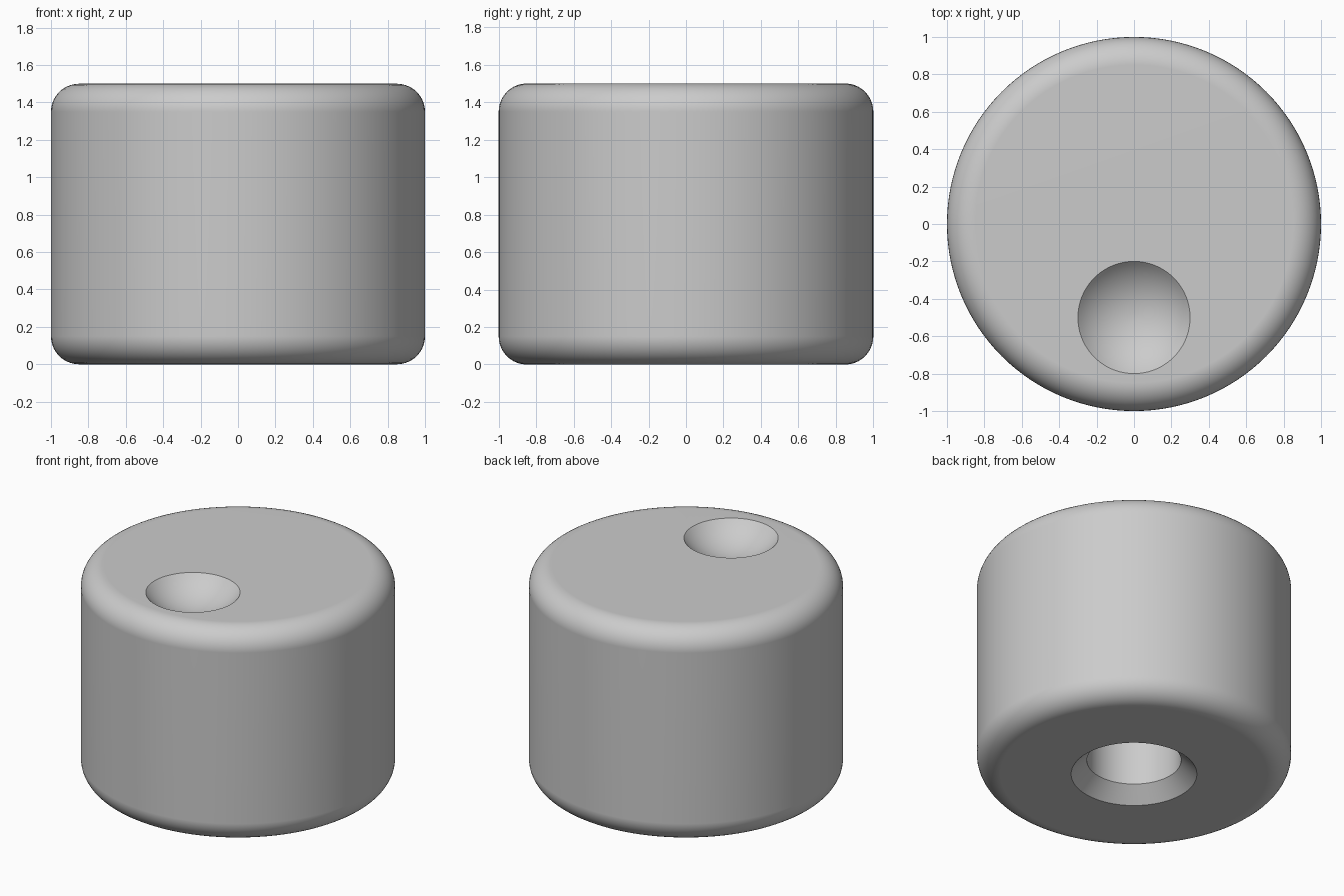
import bpy, bmesh, math

if "Cube" in bpy.data.objects:
    bpy.data.objects.remove(bpy.data.objects["Cube"])

# Single flat colour
grey = bpy.data.materials.new("light_grey")
grey.diffuse_color = (0.6, 0.6, 0.6, 1)
grey.use_nodes = True
grey.node_tree.nodes["Principled BSDF"].inputs["Base Color"].default_value = grey.diffuse_color

R, H, F = 1.0, 1.5, 0.15          # knob radius, height, edge rounding
BORE_TOP = 1.0                    # depth of the shaft hole


def arc(cx, cz, r, a0, a1, n=10):
    """Points of an arc in the (radius, z) plane."""
    return [(cx + r * math.cos(math.radians(a0 + (a1 - a0) * i / n)),
             cz + r * math.sin(math.radians(a0 + (a1 - a0) * i / n)))
            for i in range(n + 1)]


def lathe(name, profile, steps=128):
    """Revolve a (radius, z) profile around z into a closed solid."""
    bm = bmesh.new()
    vs = [bm.verts.new((r, 0, z)) for r, z in profile]
    es = [bm.edges.new(p) for p in zip(vs, vs[1:])]
    bmesh.ops.spin(bm, geom=vs + es, cent=(0, 0, 0), axis=(0, 0, 1),
                   angle=2 * math.pi, steps=steps)
    bmesh.ops.remove_doubles(bm, verts=bm.verts, dist=1e-5)
    bmesh.ops.recalc_face_normals(bm, faces=bm.faces)
    me = bpy.data.meshes.new(name)
    bm.to_mesh(me)
    bm.free()
    me.materials.append(grey)
    ob = bpy.data.objects.new(name, me)
    bpy.context.collection.objects.link(ob)
    return ob


# Knob body: blind bore, chamfered mouth, rounded bottom and top edges
profile = [(0, BORE_TOP), (0.3, BORE_TOP), (0.3, 0.1), (0.4, 0)]
profile += arc(R - F, F, F, -90, 0)
profile += arc(R - F, H - F, F, 0, 90)
profile += [(0, H)]
knob = lathe("knob_body", profile)

# Finger dimple: shallow spherical cap of radius 0.3 cut in the top near the front
RS = 0.4
cz = H + math.sqrt(RS ** 2 - 0.3 ** 2)
cutter = lathe("dimple_cutter", [(0, -RS)] + arc(0, 0, RS, -90, 90, 48)[1:-1] + [(0, RS)], 96)
cutter.location = (0, -0.5, cz)
cutter.hide_render = True

mod = knob.modifiers.new("finger_dimple", 'BOOLEAN')
mod.operation = 'DIFFERENCE'
mod.solver = 'EXACT'
mod.object = cutter
bpy.context.view_layer.update()
bpy.ops.object.select_all(action='DESELECT')
knob.select_set(True)
bpy.context.view_layer.objects.active = knob
bpy.ops.object.modifier_apply(modifier=mod.name)
bpy.data.objects.remove(cutter)

# Smooth shading with crisp rim and bore edges
bpy.ops.object.shade_smooth_by_angle(angle=math.radians(30))
wn = knob.modifiers.new("clean_normals", 'WEIGHTED_NORMAL')
wn.keep_sharp = True
